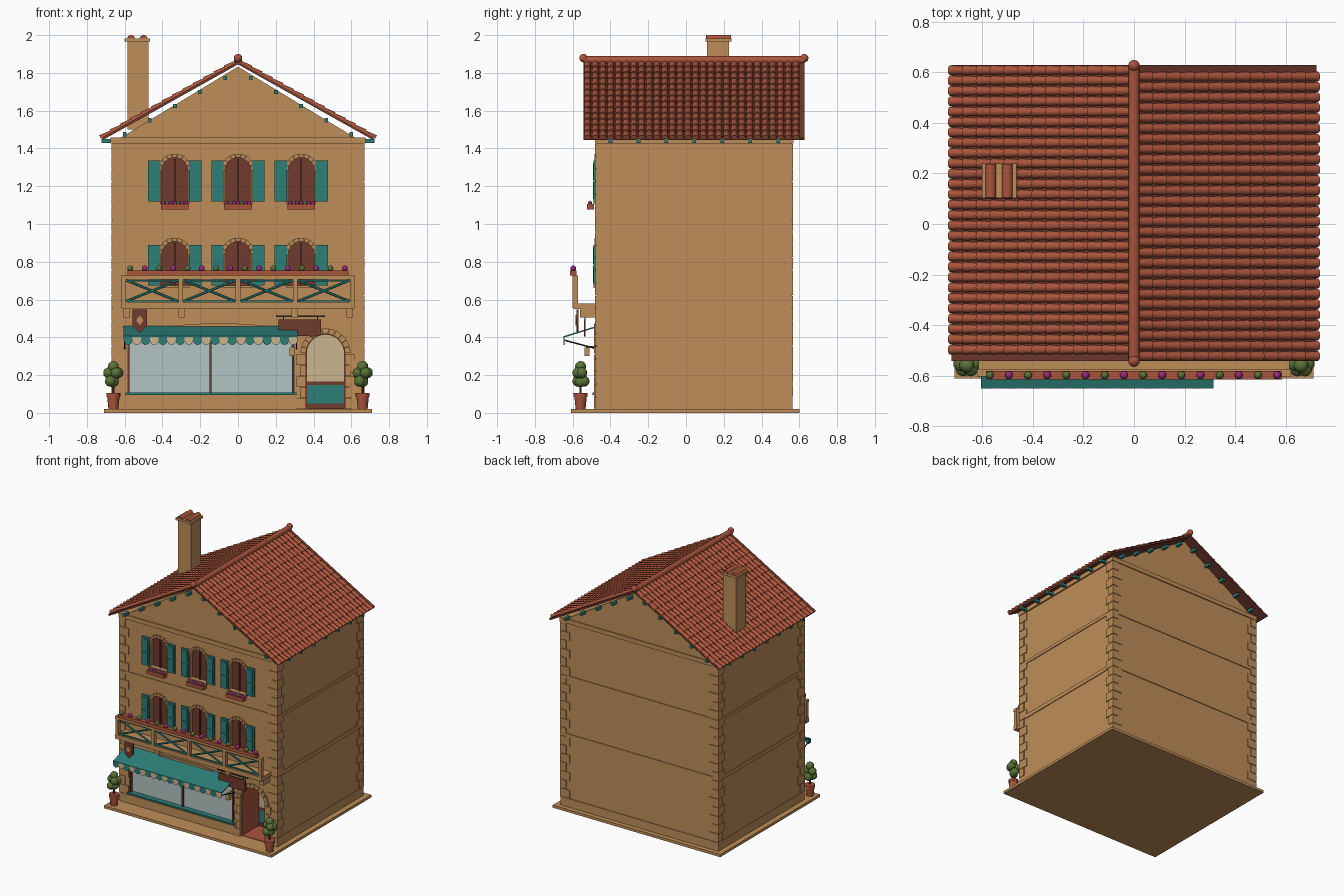
import bpy, bmesh, math
from mathutils import Matrix, Vector

if "Cube" in bpy.data.objects:
    bpy.data.objects.remove(bpy.data.objects["Cube"], do_unlink=True)


def material(name, rgb):
    m = bpy.data.materials.new(name)
    m.use_nodes = True
    m.diffuse_color = (*rgb, 1)
    m.node_tree.nodes["Principled BSDF"].inputs["Base Color"].default_value = (*rgb, 1)
    return m


TAN = material("tan plaster", (0.52, 0.27, 0.1))
TILE = material("terracotta", (0.40, 0.09, 0.045))
WOOD = material("dark red wood", (0.16, 0.043, 0.027))
TEAL = material("teal paint", (0.026, 0.21, 0.185))
GLASS = material("pale glass", (0.45, 0.56, 0.54))
CREAM = material("cream", (0.60, 0.46, 0.28))
GREEN = material("leaf green", (0.10, 0.17, 0.04))
PINK = material("magenta petals", (0.32, 0.022, 0.2))
IRON = material("dark iron", (0.03, 0.03, 0.03))


class Part:
    """Collects primitives into one object with one material."""

    def __init__(self, name, mat):
        self.name, self.mat, self.bm = name, mat, bmesh.new()

    def loft(self, a, b):
        a, b = [[self.bm.verts.new(p) for p in ring] for ring in (a, b)]
        self.bm.faces.new(a)
        self.bm.faces.new(b[::-1])
        for i in range(len(a)):
            self.bm.faces.new((a[i - 1], a[i], b[i], b[i - 1]))

    def prism(self, pts, lo, hi, axis="y"):
        put = (lambda p, t: (p[0], t, p[1])) if axis == "y" else (lambda p, t: (t, *p))
        self.loft([put(p, lo) for p in pts], [put(p, hi) for p in pts])

    def box(self, x0, x1, y0, y1, z0, z1):
        self.prism([(x0, z0), (x1, z0), (x1, z1), (x0, z1)], y0, y1)

    def ball(self, x, y, z, r):
        bmesh.ops.create_icosphere(self.bm, subdivisions=2, radius=r, matrix=Matrix.Translation((x, y, z)))

    def cone(self, p, q, r0, r1, n=16):
        p, q = Vector(p), Vector(q)
        turn = (q - p).to_track_quat("Z", "Y").to_matrix().to_4x4()
        bmesh.ops.create_cone(self.bm, cap_ends=True, segments=n, radius1=r0, radius2=r1,
                              depth=(q - p).length, matrix=Matrix.Translation((p + q) / 2) @ turn)

    def done(self):
        bm = self.bm
        bmesh.ops.recalc_face_normals(bm, faces=bm.faces)
        for f in bm.faces:
            f.smooth = True
        for e in bm.edges:
            e.smooth = e.calc_face_angle(3) < math.radians(40)
        mesh = bpy.data.meshes.new(self.name)
        bm.to_mesh(mesh)
        bm.free()
        mesh.materials.append(self.mat)
        ob = bpy.data.objects.new(self.name, mesh)
        bpy.context.collection.objects.link(ob)
        return ob


def polar(cx, cz, r, t):
    return cx + r * math.cos(t), cz + r * math.sin(t)


def arch(cx, z0, spring, r, n=14):
    return [(cx - r, z0), (cx + r, z0)] + [polar(cx, spring, r, math.pi * i / n) for i in range(n + 1)]


def voussoirs(part, cx, spring, ri, ro, n, y0, y1):
    for i in range(n):
        a, b = math.pi * (i + 0.04) / n, math.pi * (i + 0.96) / n
        part.prism([polar(cx, spring, r, t) for r, t in ((ri, a), (ro, a), (ro, b), (ri, b))], y0, y1)


W, F, B = 0.665, -0.475, 0.56       # half width, front and back of the walls
WINDOWS = [(x, z) for x in (-0.335, 0, 0.335) for z in (0.675, 1.12)]
DOOR = (0.463, 0.02, 0.315, 0.103)

# Walls with recessed openings
walls = Part("walls", TAN)
walls.prism([(-W, 0.02), (W, 0.02), (W, 1.43), (0, 1.833), (-W, 1.43)], F, B)
walls = walls.done()
cut = Part("opening_cutter", TAN)
for x, z in WINDOWS:
    cut.prism(arch(x, z, z + 0.163, 0.07), F - 0.1, F + 0.03)
cut.prism(arch(*DOOR), F - 0.1, F + 0.22)
cut.box(-0.585, 0.3, F - 0.1, F + 0.03, 0.105, 0.41)
cut = cut.done()
mod = walls.modifiers.new("openings", "BOOLEAN")
mod.object, mod.solver = cut, "EXACT"
baked = bpy.data.meshes.new_from_object(walls.evaluated_get(bpy.context.evaluated_depsgraph_get()))
walls.modifiers.clear()
walls.data = baked
for f in baked.polygons:
    f.use_smooth = False
bpy.data.objects.remove(cut, do_unlink=True)

# Ground slab, plinth, string courses, cornice, corner stones
stone = Part("stone_courses", TAN)
stone.box(-0.71, 0.71, -0.61, 0.60, 0, 0.02)
for x0, x1 in ((-0.67, 0.31), (0.6, 0.67)):
    stone.box(x0, x1, F - 0.005, F + 0.005, 0.02, 0.085)
stone.box(-W, W, B - 0.01, B + 0.005, 0.02, 0.085)
for s in (-1, 1):
    x0, x1 = sorted((s * 0.66, s * 0.67))
    stone.box(x0, x1, F - 0.005, B + 0.005, 0.02, 0.085)
for z0, z1 in ((0.55, 0.58), (1.0, 1.025)):
    stone.box(-0.62, 0.62, F - 0.006, B + 0.006, z0, z1)
    stone.box(-W - 0.006, W + 0.006, -0.41, 0.49, z0, z1)
stone.box(-0.676, 0.676, F - 0.008, B + 0.008, 1.425, 1.458)
for i in range(20):
    z = 0.088 + i * 0.067
    lx, ly = (0.045, 0.075) if i % 2 else (0.075, 0.045)
    for s in (-1, 1):
        x0, x1 = sorted((s * (W + 0.006), s * (W - lx)))
        stone.box(x0, x1, F - 0.006, F + ly, z, z + 0.063)
        stone.box(x0, x1, B - ly, B + 0.006, z, z + 0.063)
stone.done()

# Roof: decks with staggered barrel tiles, one slope turned half round from the other
SLOPE = Vector((0.715, -0.4))
LEN = SLOPE.length
D = SLOPE / LEN
deck, tiles = Part("roof_deck", WOOD), Part("roof_tiles", TILE)
ROWS, COLS, YC = 13, 28, 0.043
STEP, PITCH = LEN / ROWS, 1.145 / COLS
for s in (-1, 1):
    def at(u, w, v):
        return s * (u * D.x - w * D.y), YC + s * v, 1.845 + u * D.y + w * D.x
    def half_ring(u, base, r, v):
        return [at(u, base + r * math.sin(math.pi * k / 6), v + r * math.cos(math.pi * k / 6)) for k in range(7)]
    deck.loft([at(u, w, -0.585) for u, w in ((0, 0), (LEN, 0), (LEN, 0.013), (0, 0.013))],
              [at(u, w, 0.585) for u, w in ((0, 0), (LEN, 0), (LEN, 0.013), (0, 0.013))])
    for c in range(COLS):
        v = -0.585 + (c + 0.5) * PITCH
        for r in range(ROWS):
            tiles.loft(half_ring(r * STEP, 0.008, 0.016, v), half_ring((r + 1) * STEP + 0.006, 0.012, 0.0195, v))
deck.done()
tiles.done()
ridge = Part("ridge_cap", TILE)
ridge.cone((0, -0.54, 1.868), (0, 0.625, 1.868), 0.021, 0.021)
for y in (-0.542, 0.626):
    ridge.ball(0, y, 1.878, 0.023)
ridge.done()

# Rafter ends under the gables and eaves
rafters = Part("rafter_ends", TEAL)
for s in (-1, 1):
    for i in range(5):
        x, z = s * (0.068 + 0.133 * i), 1.772 - 0.0745 * i
        for y0, y1 in ((F - 0.05, F), (B, B + 0.05)):
            rafters.box(x - 0.01, x + 0.01, y0, y1, z - 0.01, z + 0.012)
    for i in range(7):
        y = -0.4 + 0.148 * i
        x0, x1 = sorted((s * W, s * 0.722))
        rafters.box(x0, x1, y - 0.01, y + 0.01, 1.43, 1.45)
rafters.done()

# Chimney
chimney = Part("chimney", TAN)
chimney.box(-0.585, -0.475, 0.112, 0.228, 1.5, 1.97)
chimney.box(-0.6, -0.465, 0.103, 0.24, 1.965, 1.982)
chimney.done()
caps = Part("chimney_tiles", TILE)
for x in (-0.566, -0.5):
    caps.prism([polar(x, 1.98, 0.021, math.pi * k / 8) for k in range(9)], 0.105, 0.238)
caps.done()

# Arched windows, shutters, sills and flower boxes
panes, trim = Part("window_panes", WOOD), Part("window_arches", TAN)
shutters, boxes = Part("shutters", TEAL), Part("flower_boxes", TILE)
petals, leaves = Part("flowers", PINK), Part("foliage", GREEN)
for x, z in WINDOWS:
    panes.prism(arch(x, z, z + 0.163, 0.069), F + 0.02, F + 0.032)
    panes.box(x - 0.005, x + 0.005, F + 0.01, F + 0.025, z, z + 0.225)
    voussoirs(trim, x, z + 0.163, 0.069, 0.09, 9, F - 0.01, F + 0.01)
    trim.box(x - 0.077, x + 0.077, F - 0.015, F + 0.01, z - 0.014, z)
    for s in (-1, 1):
        x0, x1 = sorted((x + s * 0.076, x + s * 0.141))
        shutters.box(x0, x1, F - 0.014, F - 0.002, z, z + 0.215)
        for k in (0.012, 0.112):
            shutters.box(x0 + 0.01, x1 - 0.01, F - 0.018, F - 0.01, z + k, z + k + 0.09)
    if z > 1:
        boxes.box(x - 0.073, x + 0.073, F - 0.05, F - 0.012, z - 0.042, z - 0.014)
        for i in range(7):
            (leaves if i % 3 == 1 else petals).ball(x - 0.06 + 0.02 * i, F - 0.033, z - 0.008, 0.011)
panes.done(), trim.done(), shutters.done()

# Balcony with cross-braced railing and planter
balcony, braces = Part("balcony", TAN), Part("railing_braces", TEAL)
balcony.box(-0.615, 0.615, -0.595, F, 0.55, 0.58)
for x in (-0.59, -0.3, 0.3, 0.59):
    balcony.box(x - 0.018, x + 0.018, -0.56, F, 0.505, 0.555)
for z0, z1 in ((0.555, 0.588), (0.705, 0.728)):
    balcony.box(-0.62, 0.62, -0.602, -0.572, z0, z1)
for i in range(5):
    x = -0.606 + 0.303 * i
    balcony.box(x - 0.012, x + 0.012, -0.602, -0.572, 0.56, 0.725)
    if i < 4:
        a, b = x + 0.012, x + 0.291
        for z0, z1 in ((0.59, 0.703), (0.703, 0.59)):
            braces.cone((a, -0.587, z0), (b, -0.587, z1), 0.007, 0.007, 6)
        for z in (0.592, 0.7):
            braces.box(a, b, -0.592, -0.582, z - 0.004, z + 0.004)
balcony.done(), braces.done()
boxes.box(-0.585, 0.585, -0.615, -0.58, 0.728, 0.755)
for i in range(16):
    (petals if i % 2 else leaves).ball(-0.57 + 0.0757 * i, -0.597, 0.765, 0.016)
boxes.done(), petals.done()

# Shop window
glass, frame, sill = Part("shop_glass", GLASS), Part("shop_mullion", WOOD), Part("shop_frame", TEAL)
glass.box(-0.585, 0.3, F + 0.02, F + 0.032, 0.105, 0.41)
glass.done()
frame.box(-0.151, -0.139, F + 0.005, F + 0.025, 0.105, 0.41)
for x in (-0.58, 0.291):
    frame.box(x - 0.006, x + 0.006, F - 0.006, F + 0.025, 0.105, 0.41)
frame.done()
sill.box(-0.595, 0.31, F - 0.02, F + 0.02, 0.096, 0.108)
sill.done()

# Awning with scalloped edge, stays and a low arched board above
awning, pale = Part("awning", TEAL), Part("awning_pale_scallops", CREAM)
awning.prism([(F, 0.452), (F, 0.46), (-0.648, 0.406), (-0.648, 0.398)], -0.605, 0.315, "x")
N = 20
for i in range(N):
    r = 0.46 / N
    x = -0.605 + r * (2 * i + 1)
    pts = [(x + r, 0.402), (x - r, 0.402)] + [polar(x, 0.383, r, math.pi * (1 + k / 8)) for k in range(9)]
    (pale if i % 2 else awning).prism(pts, -0.649, -0.643)
awning.done(), pale.done()
iron = Part("iron_stays", IRON)
for x in (-0.6, 0.31):
    iron.cone((x, -0.645, 0.385), (x, F, 0.34), 0.004, 0.004, 6)
iron.box(0.2, 0.46, -0.539, -0.531, 0.508, 0.515)
for x in (0.24, 0.42):
    iron.box(x - 0.003, x + 0.003, -0.538, F, 0.508, 0.514)
    iron.box(x - 0.003, x + 0.003, -0.538, -0.532, 0.49, 0.51)
iron.done()
board = Part("awning_board", TAN)
board.prism([(-0.33, 0.44), (0.13, 0.44), (0.13, 0.464), (0.0, 0.472), (-0.2, 0.472), (-0.33, 0.464)], F - 0.012, F)
# Doorway stones and lantern body share the plaster colour
voussoirs(board, DOOR[0], DOOR[2], DOOR[3], 0.133, 11, F - 0.012, F + 0.01)
for i in range(5):
    z, w = 0.022 + 0.058 * i, 0.05 if i % 2 == 0 else 0.032
    for s in (-1, 1):
        x0, x1 = sorted((DOOR[0] + s * DOOR[3], DOOR[0] + s * (DOOR[3] + w)))
        board.box(x0, x1, F - 0.012, F + 0.01, z, z + 0.055)
board.box(0.272, 0.3, -0.537, -0.51, 0.3, 0.345)
board.box(0.28, 0.292, -0.53, F, 0.345, 0.353)
board.prism([(-0.52, 0.463), (-0.5, 0.49), (-0.52, 0.517), (-0.54, 0.49)], -0.585, -0.578)
board.done()

# Hanging signs
signs = Part("hanging_signs", WOOD)
signs.prism([(-0.558, 0.548), (-0.558, 0.46), (-0.52, 0.422), (-0.482, 0.46), (-0.482, 0.548)], -0.58, -0.57)
signs.prism([(0.215, 0.495), (0.215, 0.435), (0.25, 0.41), (0.4, 0.405), (0.44, 0.41), (0.44, 0.495)], -0.541, -0.531)
signs.done()

# Doorway: lined reveal and a banded door at the back
lining = Part("door_lining", TILE)
outer, inner = arch(*DOOR), arch(DOOR[0], 0.024, DOOR[2], DOOR[3] - 0.004)
for i in range(len(outer)):
    if (Vector(outer[i]) - Vector(outer[i - 1])).length > 0.001:
        lining.prism([outer[i - 1], outer[i], inner[i], inner[i - 1]], F + 0.01, F + 0.215)
lining.done()
x0, x1, y = DOOR[0] - 0.1, DOOR[0] + 0.1, F + 0.218
upper = Part("door_upper_panel", CREAM)
upper.prism(arch(DOOR[0], 0.165, DOOR[2], 0.1), y - 0.01, y)
upper.done()
lower = Part("door_lower_panel", TEAL)
lower.box(x0, x1, y - 0.01, y, 0.05, 0.147)
lower.done()
rails = Part("door_rails", WOOD)
rails.box(x0, x1, y - 0.014, y, 0.147, 0.165)
rails.box(x0, x1, y - 0.014, y, 0.022, 0.05)
rails.done()

# Potted shrubs beside the front corners
pots, stems = Part("plant_pots", TILE), Part("shrub_stems", WOOD)
for x in (-0.66, 0.66):
    y = -0.558
    pots.cone((x, y, 0.02), (x, y, 0.088), 0.026, 0.033)
    pots.cone((x, y, 0.086), (x, y, 0.104), 0.037, 0.037)
    stems.cone((x, y, 0.1), (x, y, 0.19), 0.006, 0.006, 8)
    for k in range(5):
        a = 2 * math.pi * k / 5 + 0.3
        leaves.ball(x + 0.026 * math.cos(a), y + 0.018 * math.sin(a), 0.19 + 0.022 * (-1) ** k, 0.03)
    leaves.ball(x, y, 0.245, 0.03)
    leaves.ball(x, y, 0.165, 0.03)
pots.done(), stems.done(), leaves.done()
